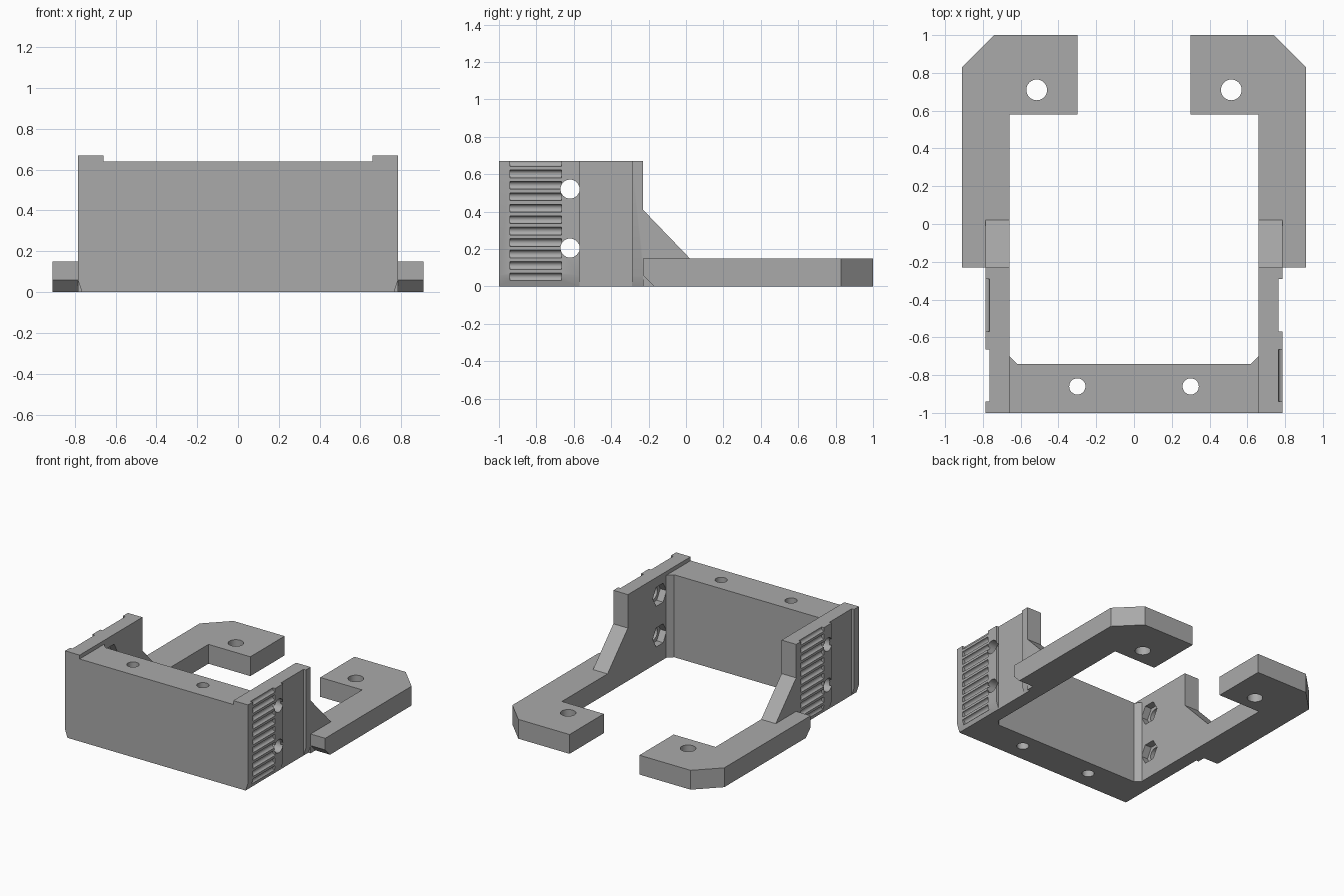
import bpy, bmesh, math
from mathutils import Vector

if "Cube" in bpy.data.objects:
    bpy.data.objects.remove(bpy.data.objects["Cube"], do_unlink=True)

GREY = (0.4, 0.4, 0.4, 1)
mat = bpy.data.materials.new("mid grey")
mat.use_nodes = True
mat.diffuse_color = GREY
mat.node_tree.nodes["Principled BSDF"].inputs["Base Color"].default_value = GREY


def prism(name, axis, profile, lo, hi, side=1):
    """Extrude a 2D profile along an axis; side=-1 mirrors it across x."""
    def place(p, t):
        co = list(p)
        co.insert("xyz".index(axis), t)
        co[0] *= side
        return Vector(co)
    bm = bmesh.new()
    ends = [[bm.verts.new(place(p, t)) for p in profile] for t in (lo, hi)]
    for loop in ends:
        bm.faces.new(loop)
    n = len(profile)
    for i in range(n):
        j = (i + 1) % n
        bm.faces.new((ends[0][i], ends[0][j], ends[1][j], ends[1][i]))
    bmesh.ops.recalc_face_normals(bm, faces=bm.faces)
    mesh = bpy.data.meshes.new(name)
    bm.to_mesh(mesh)
    bm.free()
    mesh.materials.append(mat)
    ob = bpy.data.objects.new(name, mesh)
    bpy.context.collection.objects.link(ob)
    return ob


def ring(a, b, radius, n=32):
    return [(a + radius * math.cos(math.tau * i / n),
             b + radius * math.sin(math.tau * i / n)) for i in range(n)]


def rect(a0, a1, b0, b1):
    return [(a0, b0), (a1, b0), (a1, b1), (a0, b1)]


def carve(ob, cutters):
    """Subtract every cutter, bake the result and drop the cutters."""
    for c in cutters:
        c.hide_render = True
        mod = ob.modifiers.new("cut", "BOOLEAN")
        mod.operation, mod.solver, mod.object = "DIFFERENCE", "EXACT", c
    deps = bpy.context.evaluated_depsgraph_get()
    baked = bpy.data.meshes.new_from_object(ob.evaluated_get(deps))
    ob.modifiers.clear()
    ob.data = baked
    for c in cutters:
        bpy.data.objects.remove(c, do_unlink=True)
    bpy.ops.object.select_all(action="DESELECT")
    ob.select_set(True)
    bpy.context.view_layer.objects.active = ob
    bpy.ops.object.shade_smooth_by_angle(angle=math.radians(30))


INNER, OUTER, FLOOR = 0.66, 0.785, 0.765   # wall faces and recess depth
FRONT_BAY, REAR_BAY = (-0.94, -0.665), (-0.57, -0.29)

# Front plate with corner fillets and two vertical screw holes
plate = prism("front_plate", "z",
              [(-INNER, -1), (INNER, -1), (INNER, -0.7), (0.62, -0.74),
               (-0.62, -0.74), (-INNER, -0.7)], 0, 0.64)
carve(plate, [prism("bore", "z", ring(x, -0.86, 0.043), -0.1, 0.8)
              for x in (-0.3, 0.3)])

for side, label in ((1, "left"), (-1, "right")):
    # Side wall with its gusset
    wall = prism(label + "_side_wall", "x",
                 [(-1, 0), (-0.23, 0), (-0.23, 0.15), (0.02, 0.15),
                  (-0.23, 0.41), (-0.23, 0.67), (-1, 0.67)],
                 INNER, OUTER, side)
    ribbed, plain = (FRONT_BAY, REAR_BAY) if side == 1 else (REAR_BAY, FRONT_BAY)
    # Plain recess and the bevel along the lower outer edge
    cuts = [prism("recess", "z", rect(FLOOR, 0.9, *plain), -0.1, 0.8, side),
            prism("bevel", "y", [(0.755, -0.03), (0.795, 0.09), (0.795, -0.03)],
                  -1.1, -0.2, side)]
    # Row of round grooves
    for k in range(11):
        cuts.append(prism("groove", "y", ring(OUTER, 0.05 + 0.0613 * k, 0.021, 16),
                          *ribbed, side))
    # Cross bolts with hexagonal nut pockets on the inside
    for z in (0.205, 0.52):
        cuts.append(prism("bolt_hole", "x", ring(-0.62, z, 0.051), 0.5, 0.9, side))
        cuts.append(prism("nut_pocket", "x", ring(-0.62, z, 0.085, 6),
                          0.6, 0.715, side))
    carve(wall, cuts)

    # Hooked mounting arm
    arm = prism(label + "_arm", "z",
                [(INNER, -0.23), (0.91, -0.23), (0.91, 0.83), (0.74, 1),
                 (0.3, 1), (0.3, 0.58), (INNER, 0.58)], 0, 0.15, side)
    carve(arm, [prism("arm_hole", "z", ring(0.515, 0.71, 0.055), -0.1, 0.3, side),
                prism("arm_bevel", "x",
                      [(-0.25, 0.08), (-0.25, -0.02), (-0.15, -0.02)],
                      OUTER, 1, side)])
